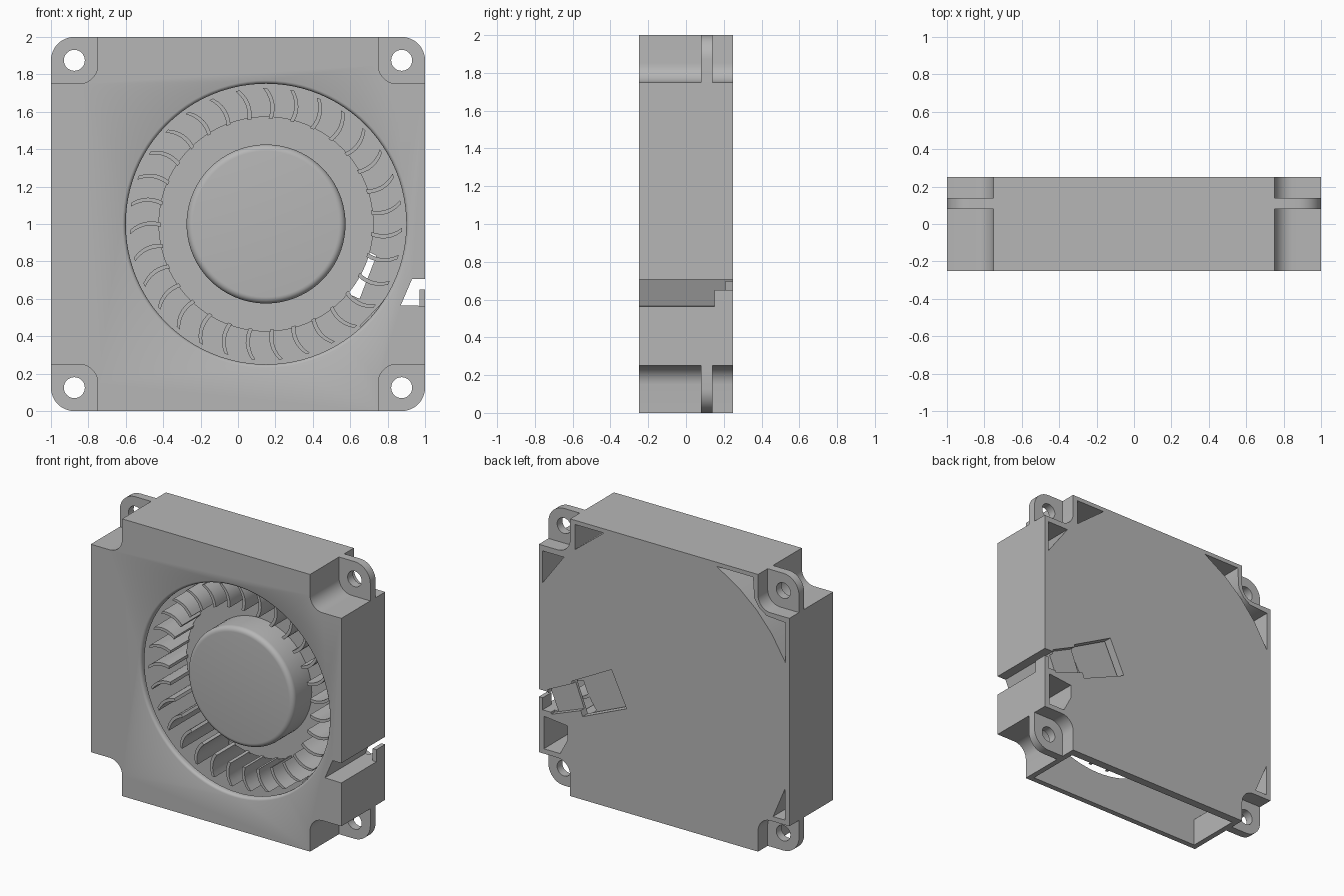
import bpy, bmesh, math
from math import sin, cos, radians

if "Cube" in bpy.data.objects:
    bpy.data.objects.remove(bpy.data.objects["Cube"], do_unlink=True)

grey = bpy.data.materials.new("plain_grey")
grey.use_nodes = True
colour = (0.47, 0.47, 0.47, 1)
grey.diffuse_color = colour
grey.node_tree.nodes["Principled BSDF"].inputs["Base Color"].default_value = colour

HALF = 0.25          # half depth of the housing
AXIS = (0.15, 1.0)   # impeller centre in x, z


def finish(name, bm):
    bmesh.ops.recalc_face_normals(bm, faces=bm.faces)
    mesh = bpy.data.meshes.new(name)
    bm.to_mesh(mesh)
    bm.free()
    mesh.materials.append(grey)
    ob = bpy.data.objects.new(name, mesh)
    bpy.context.collection.objects.link(ob)
    return ob


def add_prism(bm, points, y0, y1):
    front = [bm.verts.new((x, y0, z)) for x, z in points]
    back = [bm.verts.new((x, y1, z)) for x, z in points]
    bm.faces.new(front)
    bm.faces.new(back[::-1])
    n = len(points)
    for i in range(n):
        j = (i + 1) % n
        bm.faces.new((front[i], back[i], back[j], front[j]))


def prism(name, points, y0, y1):
    bm = bmesh.new()
    add_prism(bm, points, y0, y1)
    return finish(name, bm)


def lathe(name, profile, centre=AXIS, n=96):
    """Turn (radius, y) pairs about a y-directed axis and cap both ends."""
    bm = bmesh.new()
    rings = []
    for r, y in profile:
        rings.append([bm.verts.new((centre[0] + r * cos(math.tau * i / n), y,
                                    centre[1] + r * sin(math.tau * i / n)))
                      for i in range(n)])
    for a, b in zip(rings, rings[1:]):
        for i in range(n):
            j = (i + 1) % n
            bm.faces.new((a[i], a[j], b[j], b[i]))
    bm.faces.new(rings[0])
    bm.faces.new(rings[-1])
    return finish(name, bm)


def activate(ob):
    bpy.ops.object.select_all(action='DESELECT')
    ob.select_set(True)
    bpy.context.view_layer.objects.active = ob


def cut(ob, cutter):
    activate(ob)
    mod = ob.modifiers.new("cut", 'BOOLEAN')
    mod.operation = 'DIFFERENCE'
    mod.solver = 'EXACT'
    mod.object = cutter
    bpy.ops.object.modifier_apply(modifier=mod.name)
    bpy.data.objects.remove(cutter, do_unlink=True)


def smooth(ob):
    activate(ob)
    bpy.ops.object.shade_smooth_by_angle(angle=radians(32))


def arc(cx, cz, r, a0, a1, n=10):
    return [(cx + r * cos(radians(a0 + (a1 - a0) * i / n)),
             cz + r * sin(radians(a0 + (a1 - a0) * i / n))) for i in range(n + 1)]


# Housing block with four notched corners
quarter = [(1, 0.75)] + arc(0.85, 0.85, 0.1, 270, 180) + [(0.75, 1)]
outline = []
for sx, sz in ((1, 1), (-1, 1), (-1, -1), (1, -1)):
    side = [(sx * x, 1 + sz * z) for x, z in quarter]
    outline += side if sx * sz > 0 else side[::-1]
housing = prism("housing", outline, -HALF, HALF)

# Volute chamber, open at the bottom outlet
volute = [(0.71, -0.1), (0.71, 0.33), (0.65, 0.455), (0.76, 0.57), (0.86, 0.7),
          (0.93, 0.88), (0.955, 1.1), (0.93, 1.35), (0.85, 1.55), (0.7, 1.7),
          (0.45, 1.91), (0.2, 1.96), (-0.15, 1.96), (-0.42, 1.9), (-0.69, 1.69),
          (-0.88, 1.42), (-0.96, 1.12), (-0.96, 0.75), (-0.92, 0.53),
          (-0.82, 0.3), (-0.71, 0.2), (-0.71, -0.1)]
cut(housing, prism("chamber_cutter", volute, -0.21, 0.19))

# Round inlet with a softened lip
lip = [(0.768, -0.3), (0.768, -0.25), (0.759, -0.246), (0.753, -0.239), (0.75, -0.228), (0.75, -0.2)]
cut(housing, lathe("inlet_cutter", lip))

# Hollow corner pockets, open to the back
pockets = [
    [(0.71, 1.97), (0.48, 1.97), (0.71, 1.79)],
    [(0.97, 1.71), (0.8, 1.71), (0.97, 1.48)],
    [(-0.42, 1.97), (-0.71, 1.97), (-0.72, 1.82), (-0.76, 1.76), (-0.82, 1.72),
     (-0.97, 1.71), (-0.97, 1.42), (-0.86, 1.6), (-0.74, 1.74), (-0.6, 1.86)],
    [(-0.965, 0.51), (-0.965, 0.285), (-0.87, 0.285)],
    [(0.96, 0.52), (0.77, 0.5), (0.77, 0.4), (0.83, 0.285), (0.96, 0.285)],
]
for points in pockets:
    cut(housing, prism("pocket_cutter", points, -0.21, 0.3))

# Cable exit: side slot, shallow channel and tilted window in the back
cut(housing, prism("slot_cutter", [(0.87, 0.565), (0.93, 0.705), (1.1, 0.705), (1.1, 0.56)], -0.3, 0.3))
cut(housing, prism("channel_cutter", [(0.93, 0.72), (0.68, 0.84), (0.61, 0.66), (0.9, 0.55)], 0.21, 0.3))
cut(housing, prism("window_cutter", [(0.42, 1.0), (0.3, 0.75), (0.65, 0.6), (0.74, 0.83)], 0.15, 0.3))
smooth(housing)

prism("cable_hook", [(0.97, 0.56), (1, 0.56), (1, 0.65), (0.97, 0.65)], 0.15, HALF)

# Mounting ears with screw holes
ear_shape = [(0.74, 0.74), (1, 0.74)] + arc(0.875, 0.875, 0.125, 0, 90) + [(0.74, 1)]
for sx, side in ((1, "left"), (-1, "right")):
    for sz, level in ((1, "upper"), (-1, "lower")):
        ear = prism(f"{level}_{side}_ear", [(sx * x, 1 + sz * z) for x, z in ear_shape], 0.08, 0.14)
        hole = lathe("hole_cutter", [(0.056, 0), (0.056, 0.2)], (sx * 0.875, 1 + sz * 0.875), 32)
        cut(ear, hole)
        smooth(ear)

# Impeller hub with rounded rim, and its carrier disc
rim = [(0.39 + x, -0.155 - z) for x, z in arc(0, 0, 0.035, 90, 0, 6)]
smooth(lathe("impeller_hub", rim + [(0.425, 0.04)]))
smooth(lathe("impeller_disc", [(0.575, 0.02), (0.575, 0.175)]))

# Ring of curved blades
COUNT = 31
bm = bmesh.new()
for k in range(COUNT):
    base = 87.5 + 360 * k / COUNT
    leading, trailing = [], []
    for i in range(7):
        t = i / 6
        r = 0.565 + 0.163 * t
        a = radians(base + 7.6 * t * t - 4.6 * t)
        half = 0.011 / r
        leading.append((AXIS[0] + r * cos(a - half), AXIS[1] + r * sin(a - half)))
        trailing.append((AXIS[0] + r * cos(a + half), AXIS[1] + r * sin(a + half)))
    add_prism(bm, leading + trailing[::-1], -0.195, 0.17)
smooth(finish("impeller_blades", bm))
